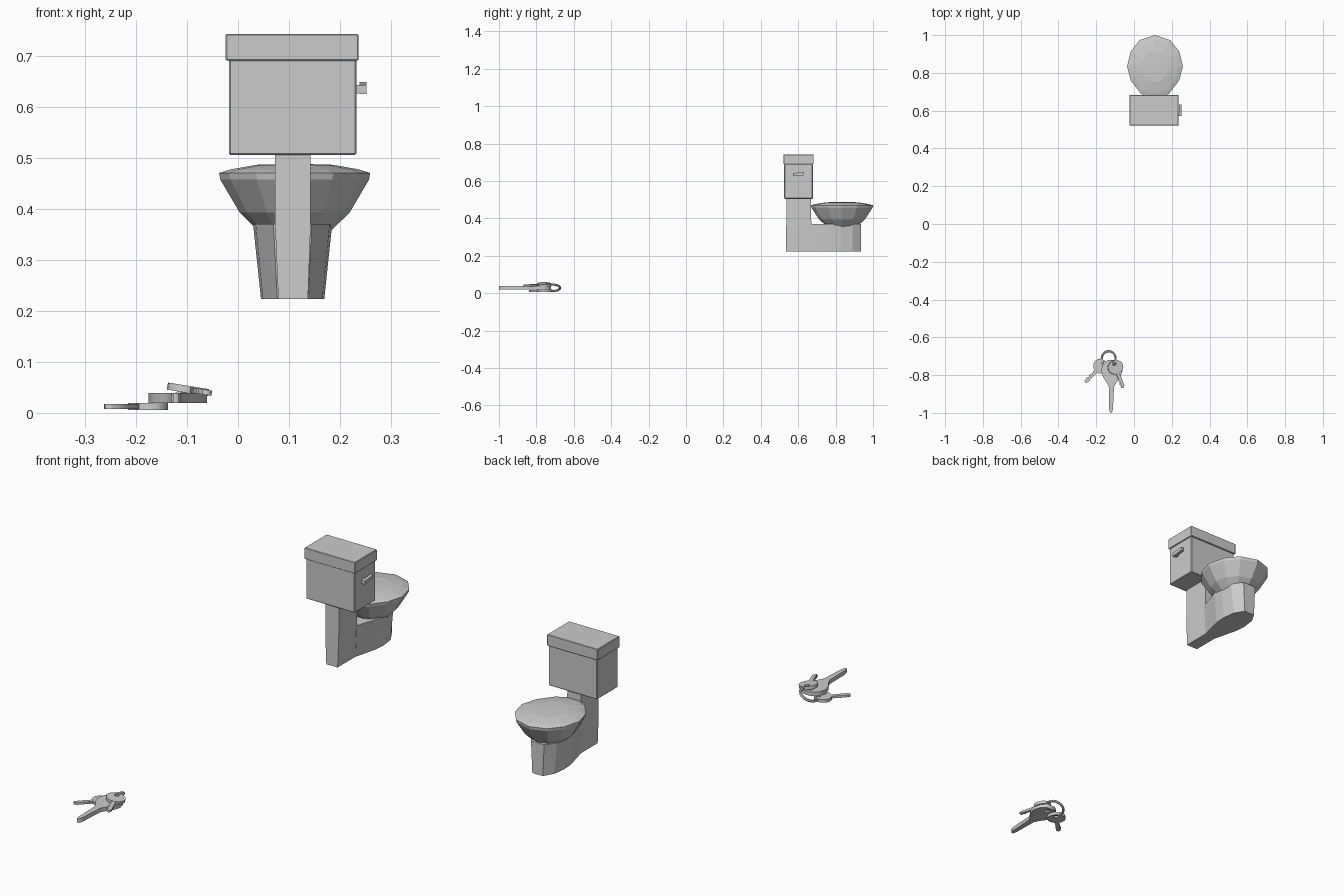
import bpy, math
from mathutils import Matrix

if "Cube" in bpy.data.objects:
    bpy.data.objects.remove(bpy.data.objects["Cube"])

CX = 0.107  # toilet centre line


def mesh_obj(name, verts, faces):
    me = bpy.data.meshes.new(name)
    me.from_pydata(verts, [], faces)
    ob = bpy.data.objects.new(name, me)
    bpy.context.collection.objects.link(ob)
    return ob


def loft(name, rings):
    """Skin a stack of equal-length rings, bottom to top, with end caps."""
    n = len(rings[0])
    verts = [v for r in rings for v in r]
    faces = [(k * n + i, k * n + (i + 1) % n, (k + 1) * n + (i + 1) % n, (k + 1) * n + i)
             for k in range(len(rings) - 1) for i in range(n)]
    faces.append(tuple(reversed(range(n))))
    faces.append(tuple(range(len(verts) - n, len(verts))))
    return mesh_obj(name, verts, faces)


def rect(x0, x1, y0, y1, z):
    return [(x0, y0, z), (x1, y0, z), (x1, y1, z), (x0, y1, z)]


def box(name, x, y, z, bevel=0):
    ob = loft(name, [rect(*x, *y, z[0]), rect(*x, *y, z[1])])
    if bevel:
        m = ob.modifiers.new("Bevel", 'BEVEL')
        m.width, m.segments = bevel, 1
    return ob


def mirrored(half):
    """Close a right-hand half outline (back to front) into a full loop."""
    return half + [(-x, y) for x, y in reversed(half) if x > 0]


# Tank, lid and flush lever
box("tank", (-0.018, 0.232), (0.525, 0.678), (0.505, 0.692), 0.003)
box("tank_lid", (-0.024, 0.236), (0.521, 0.683), (0.69, 0.742), 0.002)
box("lever_stub", (0.228, 0.243), (0.573, 0.588), (0.626, 0.642))
lever = [[(x, y, z + dz) for x, y, dz in
          ((0.238, 0.571, 0), (0.252, 0.571, 0), (0.252, 0.632, 0.006), (0.238, 0.632, 0.006))]
         for z in (0.625, 0.642)]
loft("flush_lever", lever)

# Rear column carrying the tank
loft("column", [rect(0.079, 0.137, 0.535, 0.67, 0.223),
                rect(0.073, 0.142, 0.536, 0.67, 0.36),
                rect(0.072, 0.142, 0.538, 0.668, 0.507)])

# Pedestal under the bowl, flaring upward
foot = mirrored([(0.03, 0.665), (0.044, 0.72), (0.058, 0.775), (0.062, 0.83),
                 (0.054, 0.89), (0.027, 0.936)])
loft("pedestal", [[(CX + x * s, y, z) for x, y in foot]
                  for s, z in ((1, 0.223), (1.25, 0.37))])

# Bowl and its closed, slightly domed lid
rim = mirrored([(0.03, 0.668), (0.075, 0.69), (0.128, 0.76), (0.148, 0.835),
                (0.128, 0.915), (0.08, 0.974), (0, 1.0)])


def rim_ring(s, z):
    return [(CX + 0.004 + x * s, 0.835 + (y - 0.835) * s, z) for x, y in rim]


loft("bowl", [rim_ring(s, z) for s, z in
              ((0.45, 0.352), (0.73, 0.393), (0.985, 0.457), (0.985, 0.46))])
loft("bowl_lid", [rim_ring(s, z) for s, z in
                  ((0.985, 0.457), (1, 0.47), (0.85, 0.477), (0.5, 0.486), (0.02, 0.488))])


# Keys: flat outlines with optional hole, extruded
def plate(name, outlines, thick, matrix):
    cu = bpy.data.curves.new(name, 'CURVE')
    cu.dimensions, cu.fill_mode, cu.extrude = '2D', 'BOTH', thick / 2
    for pts in outlines:
        sp = cu.splines.new('POLY')
        sp.points.add(len(pts) - 1)
        for p, (x, y) in zip(sp.points, pts):
            p.co = (x, y, 0, 1)
        sp.use_cyclic_u = True
    tmp = bpy.data.objects.new(name + "_outline", cu)
    bpy.context.collection.objects.link(tmp)
    bpy.context.view_layer.update()
    me = bpy.data.meshes.new_from_object(tmp.evaluated_get(bpy.context.evaluated_depsgraph_get()))
    bpy.data.objects.remove(tmp)
    ob = bpy.data.objects.new(name, me)
    bpy.context.collection.objects.link(ob)
    ob.matrix_world = matrix


def oval(rx, ry, n, cx=0.0):
    return [(cx + rx * math.cos(2 * math.pi * i / n), ry * math.sin(2 * math.pi * i / n))
            for i in range(n)]


def placed(loc, heading, tilt=0):
    return (Matrix.Translation(loc) @ Matrix.Rotation(tilt, 4, 'Y')
            @ Matrix.Rotation(math.radians(heading), 4, 'Z'))


blade = [(0.03, 0.009), (0.108, 0.009), (0.118, 0.0), (0.112, -0.012), (0.102, -0.007),
         (0.094, -0.014), (0.085, -0.006), (0.076, -0.012), (0.068, -0.009), (0.03, -0.009)]
for side, loc, heading, tilt in (("left", (-0.176, -0.754, 0.0125), 226, 0),
                                 ("right", (-0.098, -0.758, 0.046), -69, 0.16)):
    m = placed(loc, heading, tilt)
    plate(side + "_key_bow", [oval(0.038, 0.042, 12), oval(0.011, 0.011, 8, -0.02)], 0.014, m)
    plate(side + "_key_blade", [blade], 0.010, m)

# Larger middle key with a tapering shaft
half = [(-0.056, 0.022), (-0.035, 0.047), (0, 0.057), (0.035, 0.045), (0.062, 0.026),
        (0.085, 0.014), (0.2, 0.010), (0.222, 0.005)]
plate("middle_key", [half + [(x, -y) for x, y in reversed(half)],
                     oval(0.012, 0.014, 8, -0.03)], 0.019,
      placed((-0.118, -0.777, 0.029), -91))

# Key ring, tipped up on its right side
bpy.ops.mesh.primitive_torus_add(major_radius=0.041, minor_radius=0.006,
                                 major_segments=20, minor_segments=6,
                                 location=(-0.134, -0.714, 0.029),
                                 rotation=(0, math.radians(-25), 0))
bpy.context.object.name = "key_ring"
